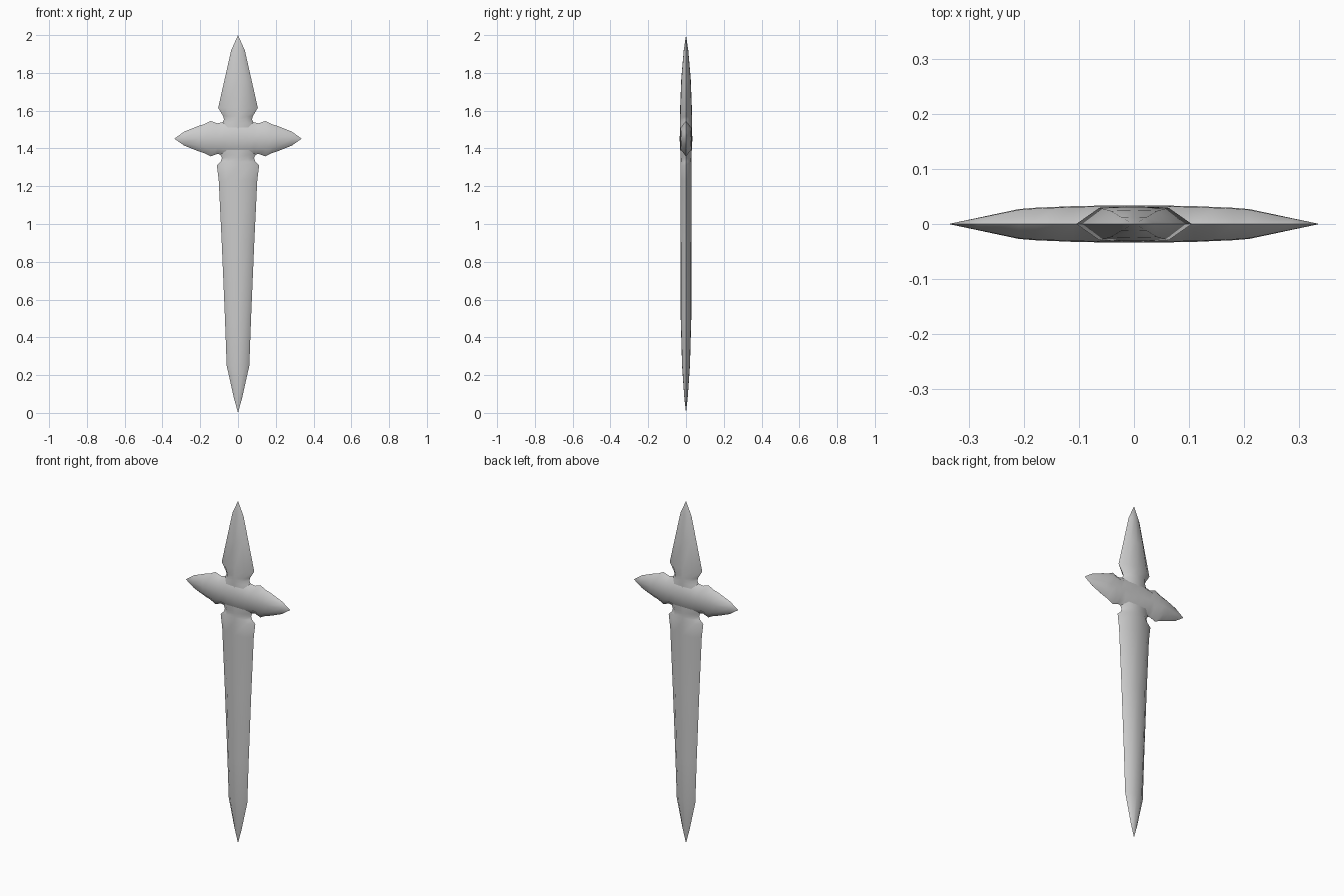
import bpy, bmesh, math
from mathutils import Vector

if "Cube" in bpy.data.objects:
    bpy.data.objects.remove(bpy.data.objects["Cube"])

# Bevelled cross-section: (fraction of half width, fraction of half depth)
SECTION = [(1, 0), (0.6, 0.95), (0, 1), (-0.6, 0.95),
           (-1, 0), (-0.6, -0.95), (0, -1), (0.6, -0.95)]


def loft(name, stations, place):
    """Loft SECTION through (position, half width, half depth); zero width = point."""
    bm = bmesh.new()
    rings = []
    for p, w, d in stations:
        if w == 0:
            rings.append([bm.verts.new(place(p, 0, 0))])
        else:
            rings.append([bm.verts.new(place(p, a * w, b * d)) for a, b in SECTION])
    n = len(SECTION)
    for r, s in zip(rings, rings[1:]):
        for i in range(n):
            j = (i + 1) % n
            if len(r) == 1:
                bm.faces.new((r[0], s[i], s[j]))
            elif len(s) == 1:
                bm.faces.new((r[i], r[j], s[0]))
            else:
                bm.faces.new((r[i], r[j], s[j], s[i]))
    for r in (rings[0], rings[-1]):
        if len(r) > 1:
            bm.faces.new(r)
    bmesh.ops.recalc_face_normals(bm, faces=bm.faces[:])
    mesh = bpy.data.meshes.new(name)
    bm.to_mesh(mesh)
    bm.free()
    ob = bpy.data.objects.new(name, mesh)
    bpy.context.collection.objects.link(ob)
    bpy.ops.object.select_all(action='DESELECT')
    ob.select_set(True)
    bpy.context.view_layer.objects.active = ob
    bpy.ops.object.shade_smooth_by_angle(angle=math.radians(52))
    return ob


def upright(z, w, d):
    return Vector((w, d, z))


def sideways(x, w, d):
    return Vector((x, d, 1.452 + w))


# Long blade below the guard, with a notched shoulder
loft("long_blade", [
    (0.0, 0, 0), (0.08, 0.022, 0.009), (0.25, 0.06, 0.021), (0.5, 0.069, 0.028),
    (0.9, 0.086, 0.029), (1.23, 0.102, 0.030), (1.31, 0.112, 0.030),
    (1.33, 0.091, 0.029), (1.35, 0.085, 0.029), (1.365, 0.092, 0.030),
    (1.42, 0.1, 0.031)], upright)

# Short upper blade
loft("short_blade", [
    (1.48, 0.1, 0.032), (1.535, 0.083, 0.032), (1.553, 0.074, 0.032),
    (1.57, 0.078, 0.032), (1.615, 0.105, 0.031), (1.77, 0.070, 0.025),
    (1.92, 0.036, 0.012), (2.0, 0, 0)], upright)

# Crossguard, mirrored stations from the centre to each pointed end
half = [(0.05, 0.097, 0.0335), (0.085, 0.086, 0.033), (0.11, 0.081, 0.0325),
        (0.145, 0.094, 0.031), (0.18, 0.076, 0.0295), (0.21, 0.067, 0.027),
        (0.285, 0.037, 0.011), (0.337, 0, 0)]
loft("crossguard",
     [(-x, w, d) for x, w, d in reversed(half)] + [(0, 0.098, 0.0335)] + half,
     sideways)
